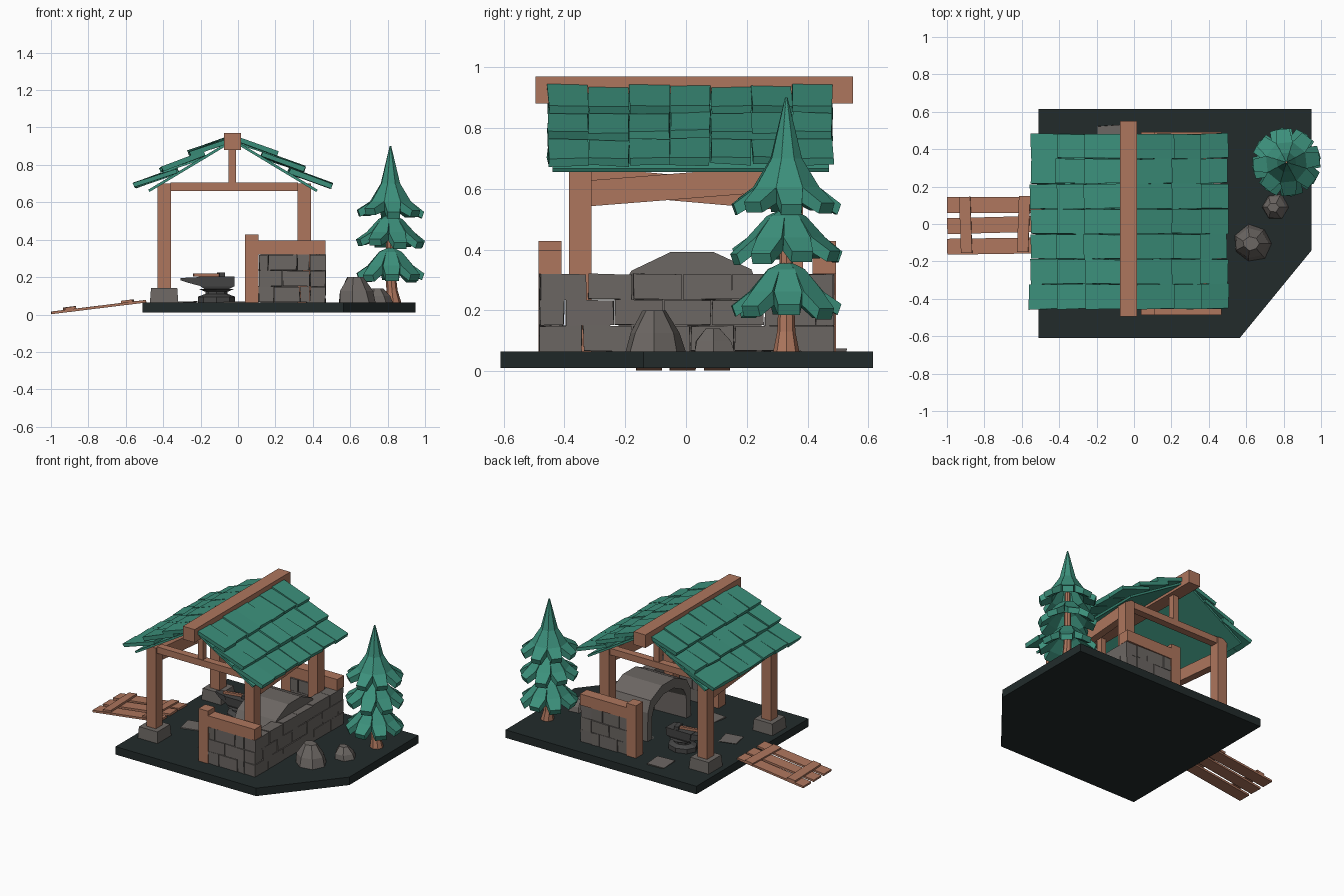
import bpy, bmesh, math, random
from mathutils import Vector, Matrix, Euler

if "Cube" in bpy.data.objects:
    bpy.data.objects.remove(bpy.data.objects["Cube"])

random.seed(4)
R = random.uniform


def material(name, rgb):
    m = bpy.data.materials.new(name)
    m.diffuse_color = (*rgb, 1)
    m.use_nodes = True
    m.node_tree.nodes["Principled BSDF"].inputs["Base Color"].default_value = m.diffuse_color
    return m


WOOD = material("wood", (0.42, 0.18, 0.11))
GREEN = material("green", (0.045, 0.28, 0.2))
STONE = material("stone", (0.15, 0.135, 0.125))
IRON = material("iron", (0.06, 0.06, 0.06))
DARK = material("dark_ground", (0.016, 0.024, 0.024))


def finish(name, bm, mat):
    bmesh.ops.recalc_face_normals(bm, faces=bm.faces)
    me = bpy.data.meshes.new(name)
    bm.to_mesh(me)
    bm.free()
    me.materials.append(mat)
    ob = bpy.data.objects.new(name, me)
    bpy.context.collection.objects.link(ob)
    return ob


def boxes(name, items, mat, jitter=0.0):
    """items: (centre, size, optional xyz rotation in degrees)"""
    bm = bmesh.new()
    for c, s, *r in items:
        rot = Euler([math.radians(a) for a in (r[0] if r else (0, 0, 0))]).to_matrix().to_4x4()
        vs = bmesh.ops.create_cube(bm, size=1, matrix=Matrix.Translation(c) @ rot @ Matrix.Diagonal((*s, 1)))["verts"]
        for v in vs:
            v.co += Vector((R(-1, 1), R(-1, 1), R(-1, 1))) * jitter
    return finish(name, bm, mat)


def span(x0, x1, y0, y1, z0, z1):
    return ((x0 + x1) / 2, (y0 + y1) / 2, (z0 + z1) / 2), (x1 - x0, y1 - y0, z1 - z0)


def loft(bm, rings, cap=True):
    """Joins closed rings of points, capping both ends."""
    vr = [[bm.verts.new(p) for p in ring] for ring in rings]
    n = len(vr[0])
    for a, b in zip(vr, vr[1:]):
        for i in range(n):
            bm.faces.new((a[i], a[(i + 1) % n], b[(i + 1) % n], b[i]))
    if cap:
        bm.faces.new(vr[0])
        bm.faces.new(vr[-1])


def ring(cx, cy, z, r, n, jit=0.0, ry=None):
    return [(cx + r * (1 + R(-jit, jit)) * math.cos(math.tau * i / n),
             cy + (ry or r) * (1 + R(-jit, jit)) * math.sin(math.tau * i / n), z) for i in range(n)]


# Ground slab with a cut corner
outline = [(-.51, -.61), (.565, -.61), (.95, -.14), (.95, .615), (-.51, .615)]
bm = bmesh.new()
loft(bm, [[(x, y, z) for x, y in outline] for z in (.01, .065)])
finish("ground_slab", bm, DARK)

# Flat paving stones
boxes("paving_stones", [((-.13, .46, .068), (.12, .13, .008), (0, 0, 4)),
                        ((-.29, -.08, .068), (.12, .12, .008), (0, 0, 12)),
                        ((-.01, -.28, .068), (.12, .11, .008), (0, 0, -8))], STONE, .004)

# Plank ramp
tilt = (0, -7, 0)
boxes("ramp_planks", [((-.745, y, .04), (.51, .085, .014), (0, -7, a))
                      for y, a in ((.102, 0), (-.005, 1.5), (-.118, .8))], WOOD)
boxes("ramp_cross_planks", [((-.9, -.005, .034), (.06, .30, .014), (0, -7, 2)),
                            ((-.59, 0, .07), (.06, .30, .014), (0, -7, -2))], WOOD)

# Timber frame: posts, footings, ties, king posts, side beams, ridge
boxes("posts", [span(x - .036, x + .036, y - .037, y + .037, z, .70)
                for x, z in ((-.395, .13), (.355, .065)) for y in (-.348, .348)], WOOD)
bm = bmesh.new()
for y in (-.348, .348):
    loft(bm, [[(-.395 + h * sx, y + h * sy, z) for sx, sy in ((-1, -1), (1, -1), (1, 1), (-1, 1))]
              for h, z in ((.076, .065), (.07, .142))])
finish("post_footings", bm, STONE)
boxes("tie_beams", [span(-.36, .32, y - .025, y + .025, .66, .705) for y in (-.348, .348)], WOOD)
boxes("king_posts", [span(-.05, -.01, y - .02, y + .02, .70, .89) for y in (-.348, .348)], WOOD)
boxes("side_beams", [((.355, 0, .61), (.05, .65, .085), (4.5, 0, 0)),
                     ((-.395, 0, .60), (.05, .65, .085), (-5, 0, 0))], WOOD)
boxes("ridge_beam", [span(-.075, .015, -.495, .55, .88, .97)], WOOD)

# Roof: thin boards under three overlapping shingle rows, both sides of the ridge
RX = -.0275
decks, shingles = [], []
for s in (-1, 1):
    decks.append(((RX + s * .235, .015, .79), (.50, .91, .014), (0, s * 31, 0)))
    for ex, ez in ((.235, .862), (.385, .775), (.527, .69)):
        for c in range(7):
            ln, a = .24, 19 + R(-1.5, 1.5)
            ca, sa = math.cos(math.radians(a)), math.sin(math.radians(a))
            e = ex + R(-.008, .004)
            shingles.append(((RX + s * (e - ln / 2 * ca), -.388 + c * .134, ez + ln / 2 * sa + R(-.004, .004)),
                             (ln, .131, .026), (R(-1.5, 1.5), s * a, R(-1.5, 1.5))))
boxes("roof_boards", decks, GREEN)
boxes("roof_shingles", shingles, GREEN, .003)


# Forge enclosure of stone blocks
def courses(a, b, n, flip):
    """Broken-bond courses between a and b: (start, end, bottom, top)"""
    out = []
    w = (b - a) / n
    for r in range(3):
        cuts = [a + w * (i + (.5 if (r + flip) % 2 else 0)) + R(-.02, .02) for i in range(n + 1)]
        cuts = [a] + [c for c in cuts if a + .04 < c < b - .04] + [b]
        z = .065 + r * .085
        out += [(p + .002, q - .002, z + .001, z + .084) for p, q in zip(cuts, cuts[1:])]
    return out


boxes("side_wall", [span(.385, .468, p, q, z, t) for p, q, z, t in courses(-.482, .487, 6, 0)], STONE, .0025)
for name, y0, y1 in (("front_wall", -.482, -.405), ("back_wall", .41, .487)):
    boxes(name, [span(p, q, y0, y1, z, t) for p, q, z, t in courses(.11, .384, 2, 1)], STONE, .0025)
boxes("wall_end_posts", [span(.038, .11, y - .038, y + .038, .065, .428) for y in (-.448, .455)], WOOD)
boxes("wall_rails", [span(.11, .467, y - .038, y + .038, .32, .397) for y in (-.448, .455)], WOOD)

# Arched forge, open towards -x
arch = [(-.225, .065), (-.22, .26), (-.18, .33), (-.05, .392), (.09, .392), (.215, .335), (.245, .26), (.25, .065)]


def section(x, k):
    return [(x, .012 + (y - .012) * k, .065 + (z - .065) * k) for y, z in arch]


bm = bmesh.new()
loft(bm, [section(.42, 1), section(.12, 1), section(.12, .8), section(.36, .76)])
finish("forge_arch", bm, STONE)

# Anvil on its foot, with a horn, and a hammer on top
bm = bmesh.new()
AY = .2
loft(bm, [[(x0, AY - h, z), (x1, AY - h, z), (x1, AY + h, z), (x0, AY + h, z)] for z, x0, x1, h in
          ((.125, -.16, -.07, .035), (.15, -.20, -.02, .045), (.202, -.21, -.018, .048))])
loft(bm, [[(x, AY - h, z0), (x, AY + h, z0), (x, AY + h, z1), (x, AY - h, z1)] for x, h, z0, z1 in
          ((-.2, .042, .152, .2), (-.26, .028, .168, .198), (-.308, .006, .183, .195))])
finish("anvil", bm, IRON)
bm = bmesh.new()
loft(bm, [ring(-.115, AY, z, r, 8, 0, r * .8) for z, r in ((.065, .1), (.095, .1), (.11, .06), (.122, .06), (.137, .095))])
finish("anvil_foot", bm, IRON)
boxes("hammer_handle", [((-.16, AY, .212), (.16, .018, .016), (0, 0, 12))], WOOD)
boxes("hammer_head", [((-.09, AY + .015, .214), (.03, .065, .022), (0, 0, 12))], IRON)


# Faceted rocks
def rock(name, cx, cy, rx, ry, h, n):
    bm = bmesh.new()
    loft(bm, [ring(cx, cy, .065, rx, n, .08, ry), ring(cx - .005, cy, .065 + h * .45, rx * .88, n, .08, ry * .85),
              ring(cx - .01, cy, .065 + h, rx * .42, n, .15, ry * .35)])
    finish(name, bm, STONE)


rock("large_rock", .635, -.105, .1, .1, .135, 7)
rock("small_rock", .755, .09, .068, .075, .075, 6)

# Pine tree: tapered trunk and three tiers of eight drooping boughs
TX, TY = .815, .33
bm = bmesh.new()
loft(bm, [ring(TX + dx, TY, z, r, 8) for dx, z, r in ((.015, .065, .043), (.008, .13, .03), (0, .25, .025), (0, .6, .018))])
finish("tree_trunk", bm, WOOD)


def tier(bm, prof, spin):
    for k in range(8):
        ang = math.tau * k / 8 + spin
        m = Matrix.Translation((TX, TY, 0)) @ Matrix.Rotation(ang, 4, "Z")
        drop = R(-.012, .012)
        rings = []
        for i, (r, w, z, t) in enumerate(prof):
            z += drop if i == len(prof) - 1 else 0
            rings.append([m @ Vector(p) for p in ((r, -w, z), (r, w, z), (r * .93, w, z - t), (r * .93, -w, z - t))])
        loft(bm, rings)


for name, prof, spin in (
        ("top_boughs", [(.004, .002, .9, .04), (.05, .021, .70, .05), (.105, .044, .605, .05), (.178, .034, .56, .035)], .1),
        ("middle_boughs", [(.01, .005, .535, .05), (.06, .025, .51, .05), (.12, .046, .44, .045), (.182, .036, .395, .035)], .3),
        ("lower_boughs", [(.01, .005, .36, .05), (.06, .025, .335, .05), (.12, .046, .262, .045), (.18, .036, .215, .035)], .05)):
    bm = bmesh.new()
    tier(bm, prof, spin)
    finish(name, bm, GREEN)
